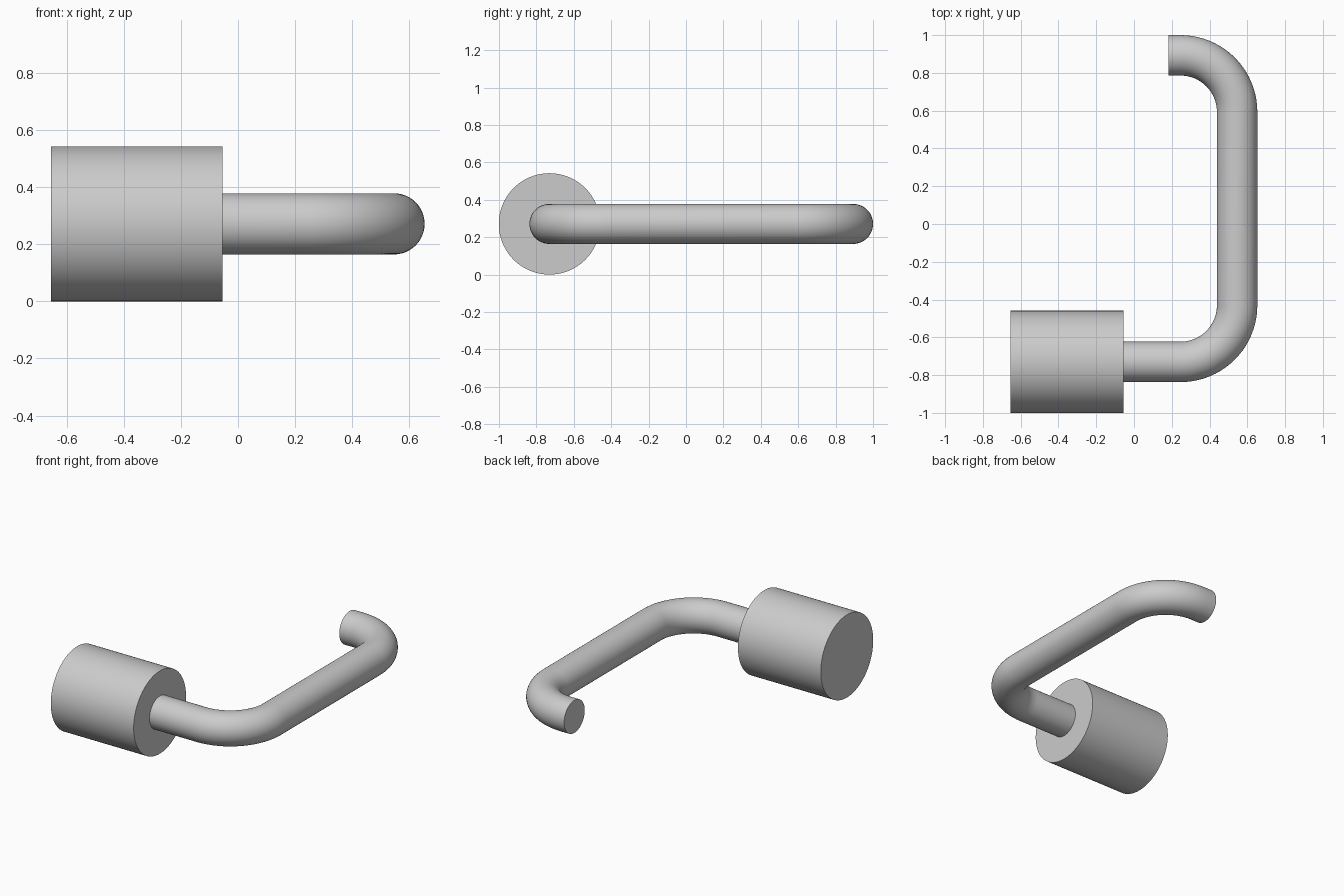
import bpy
import bmesh
from math import pi, sin, cos

cube = bpy.data.objects.get("Cube")
if cube:
    bpy.data.objects.remove(cube, do_unlink=True)

# Single satin grey
grey = bpy.data.materials.new("grey")
grey.use_nodes = True
colour = (0.6, 0.6, 0.6, 1)
grey.diffuse_color = colour
grey.node_tree.nodes["Principled BSDF"].inputs["Base Color"].default_value = colour

AXIS_Y, AXIS_Z = -0.73, 0.271


def finish(obj):
    """Apply the material and smooth the round sides, keeping cap edges sharp."""
    obj.data.materials.clear()
    obj.data.materials.append(grey)
    bpy.ops.object.select_all(action='DESELECT')
    obj.select_set(True)
    bpy.context.view_layer.objects.active = obj
    bpy.ops.object.shade_smooth_by_angle(angle=pi / 6)


# Round knob lying along x
bpy.ops.mesh.primitive_cylinder_add(
    vertices=96, radius=0.271, depth=0.6,
    location=(-0.355, AXIS_Y, AXIS_Z), rotation=(0, pi / 2, 0))
knob = bpy.context.object
knob.name = "knob"
finish(knob)

# Lever path: shank, bend, grip, bend, short return; each step is (x, y, heading)
BEND, STEPS = 0.3, 20
BEND_X, LOW_Y, HIGH_Y = 0.246, AXIS_Y + BEND, 0.593
path = [(-0.1, AXIS_Y, 0)]
for centre_y, start in ((LOW_Y, -pi / 2), (HIGH_Y, 0)):
    for i in range(STEPS + 1):
        a = start + pi / 2 * i / STEPS
        path.append((BEND_X + BEND * cos(a), centre_y + BEND * sin(a), a + pi / 2))
path.append((0.183, HIGH_Y + BEND, pi))

# Sweep a circle along the path
TUBE, SIDES = 0.107, 48
bm = bmesh.new()
rings = []
for x, y, heading in path:
    ring = []
    for k in range(SIDES):
        a = 2 * pi * k / SIDES
        side = TUBE * cos(a)
        ring.append(bm.verts.new((x + side * sin(heading),
                                  y - side * cos(heading),
                                  AXIS_Z + TUBE * sin(a))))
    rings.append(ring)
for r0, r1 in zip(rings, rings[1:]):
    for k in range(SIDES):
        n = (k + 1) % SIDES
        bm.faces.new((r0[k], r0[n], r1[n], r1[k]))
bm.faces.new(rings[0])
bm.faces.new(rings[-1])
bmesh.ops.recalc_face_normals(bm, faces=bm.faces)
mesh = bpy.data.meshes.new("lever_handle")
bm.to_mesh(mesh)
bm.free()
lever = bpy.data.objects.new("lever_handle", mesh)
bpy.context.collection.objects.link(lever)
finish(lever)
